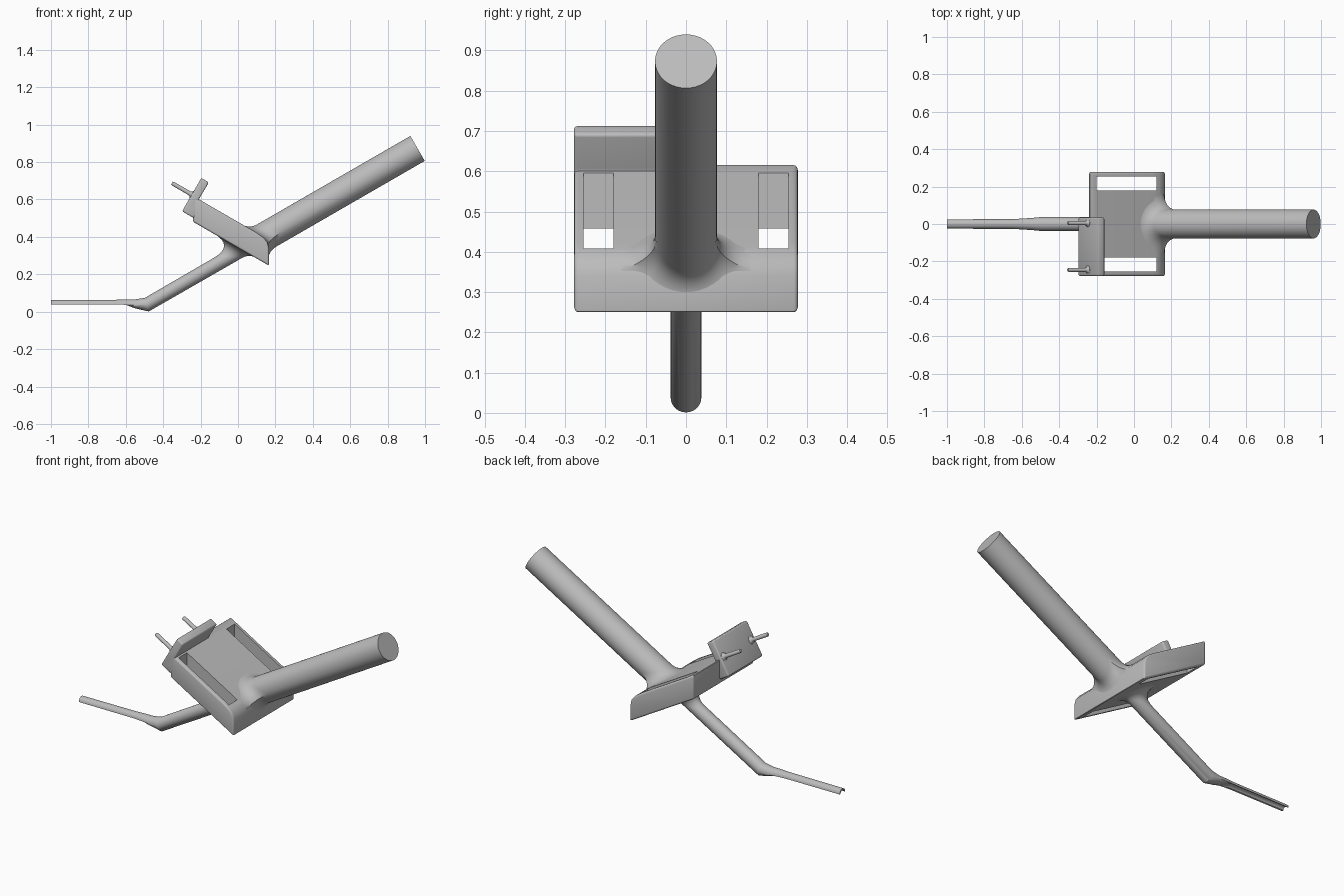
import bpy, bmesh
from math import sin, cos, tan, acos, pi, radians
from mathutils import Vector

if "Cube" in bpy.data.objects:
    bpy.data.objects.remove(bpy.data.objects["Cube"])

grey = bpy.data.materials.new("plain_grey")
grey.use_nodes = True
grey.diffuse_color = (0.5, 0.5, 0.5, 1)
grey.node_tree.nodes["Principled BSDF"].inputs["Base Color"].default_value = (0.5, 0.5, 0.5, 1)

SEG = 40
SLOPE = tan(radians(30))
AXIS = Vector((cos(radians(30)), 0, sin(radians(30))))   # rod direction
SIDE = Vector((0, 1, 0))
UP = Vector((-AXIS.z, 0, AXIS.x))
NORMAL = Vector((AXIS.z, 0, AXIS.x))                     # plate normal
BEND = Vector((-0.487, 0, 0.038))
TOP_Z, BOTTOM_Z, END_X = 0.48, 0.342, 0.165              # plate planes


def finish(bm, name):
    bmesh.ops.recalc_face_normals(bm, faces=bm.faces)
    mesh = bpy.data.meshes.new(name)
    bm.to_mesh(mesh)
    bm.free()
    mesh.materials.append(grey)
    obj = bpy.data.objects.new(name, mesh)
    bpy.context.collection.objects.link(obj)
    return obj


def activate(obj):
    bpy.ops.object.select_all(action='DESELECT')
    obj.select_set(True)
    bpy.context.view_layer.objects.active = obj


def smooth(obj):
    activate(obj)
    bpy.ops.object.shade_smooth_by_angle(angle=radians(35))


def loft(name, rings):
    """Skin a list of equal rings and cap both ends."""
    bm = bmesh.new()
    rows = [[bm.verts.new(p) for p in ring] for ring in rings]
    n = len(rows[0])
    for a, b in zip(rows, rows[1:]):
        for i in range(n):
            j = (i + 1) % n
            bm.faces.new((a[i], a[j], b[j], b[i]))
    bm.faces.new(rows[0])
    bm.faces.new(rows[-1])
    obj = finish(bm, name)
    smooth(obj)
    return obj


def prism(name, profile, y0, y1, bevel=0.0):
    """Extrude an x-z profile along y, with softened edges."""
    bm = bmesh.new()
    face = bm.faces.new([bm.verts.new((x, y0, z)) for x, z in profile])
    new = bmesh.ops.extrude_face_region(bm, geom=[face])["geom"]
    bmesh.ops.translate(bm, vec=(0, y1 - y0, 0),
                        verts=[v for v in new if isinstance(v, bmesh.types.BMVert)])
    obj = finish(bm, name)
    if bevel:
        activate(obj)
        mod = obj.modifiers.new("soft_edges", 'BEVEL')
        mod.width, mod.segments = bevel, 3
        mod.angle_limit = radians(30)
        bpy.ops.object.modifier_apply(modifier=mod.name)
    return obj


def circle(centre, radius, side=SIDE, up=UP):
    return [centre + radius * (cos(t) * side + sin(t) * up)
            for t in (2 * pi * i / SEG for i in range(SEG))]


def flare(radius, fillet, height, sign):
    """Rings of a fillet that runs from the plate surface onto the rod."""
    out = [[] for _ in range(9)]
    start = Vector((0, 0, 0.319))
    along = AXIS * sign
    for i, p in enumerate(circle(start, radius)):
        radial = (p - start).normalized()
        # where the rod line meets the plate face, or its end face
        t = (height - SLOPE * p.x - p.z) / (AXIS.z + SLOPE * AXIS.x)
        t_end = (END_X - p.x) / AXIS.x
        normal = NORMAL
        if sign > 0 and t_end < t:
            t, normal = t_end, Vector((1, 0, 0))
        corner = p + AXIS * t
        outward = (radial - normal * radial.dot(normal)).normalized()
        length = fillet / tan(acos(outward.dot(along)) / 2)
        rim = corner + outward * length
        if rim.x > 0.12:
            rim.x = min(rim.x, END_X - 0.002)
            if normal == NORMAL and sign > 0:
                rim.z = min(rim.z, height - SLOPE * rim.x) - 10 * (rim.x - 0.12) ** 2
        rim -= normal * 0.002 * sign
        tip = corner + along * length
        for k, ring in enumerate(out):
            s = k / (len(out) - 1)
            ring.append(rim * (1 - s) ** 2 + corner * 2 * s * (1 - s) + tip * s * s)
    return out


# Upper rod with its flared foot
upper = flare(0.077, 0.08, TOP_Z, 1)
upper.append(circle(Vector((0.96, 0, 0.873)), 0.077))
loft("upper_rod", upper)

# Lower rod, bent level and running out into an open channel
lower = flare(0.038, 0.075, BOTTOM_Z, -1)
tilt = Vector((-sin(radians(15)), 0, cos(radians(15))))
lower.append(circle(BEND, 0.038, up=tilt))
# x, centre height, radius, underside depth, underside width
for x, z, r, depth, width in [(-0.55, 0.034, 0.032, 0.5, 1), (-0.60, 0.037, 0.029, 0, 0.9),
                              (-0.65, 0.038, 0.026, -0.65, 0.7), (-1.0, 0.038, 0.025, -0.65, 0.7)]:
    ring = []
    for i in range(SEG):
        t = 2 * pi * i / SEG
        below = sin(t) < -1e-6
        ring.append(Vector((x, r * cos(t) * (width if below else 1),
                            z + r * sin(t) * (depth if below else 1))))
    lower.append(ring)
loft("lower_rod", lower)

# Sloping plate with a rounded lower edge
plate = prism("plate", [(-0.24, BOTTOM_Z + 0.24 * SLOPE), (END_X, BOTTOM_Z - END_X * SLOPE),
                        (END_X, 0.34), (0.157, 0.372), (0.135, 0.398),
                        (0.10, TOP_Z - 0.10 * SLOPE), (-0.24, TOP_Z + 0.24 * SLOPE)],
              -0.278, 0.278, 0.01)

# Upright slots on both sides
for side in (-1, 1):
    y0, y1 = sorted((0.18 * side, 0.255 * side))
    cutter = prism("slot_cutter", [(-0.2, 0), (0.12, 0), (0.12, 1), (-0.2, 1)], y0, y1)
    activate(plate)
    cut = plate.modifiers.new("slot", 'BOOLEAN')
    cut.operation, cut.object, cut.solver = 'DIFFERENCE', cutter, 'EXACT'
    bpy.ops.object.modifier_apply(modifier=cut.name)
    bpy.data.objects.remove(cutter)
smooth(plate)

# Fin standing square to the plate on the right half
fin = prism("fin", [(-0.299, 0.537), (-0.235, 0.50), (-0.21, 0.55), (-0.21, 0.60),
                    (-0.156, 0.691), (-0.196, 0.715)], -0.278, 0.035, 0.008)
smooth(fin)

# Two pegs with flared roots
out_dir = Vector((-AXIS.x, 0, AXIS.z))
peg_up = Vector((AXIS.z, 0, AXIS.x))
for name, y in (("inner_peg", 0.005), ("outer_peg", -0.245)):
    root = Vector((-0.246, y, 0.626))
    loft(name, [circle(root + out_dir * d, r, up=peg_up)
                for d, r in ((-0.01, 0.025), (0.002, 0.022), (0.007, 0.015), (0.015, 0.011),
                             (0.118, 0.011), (0.124, 0.008))])
